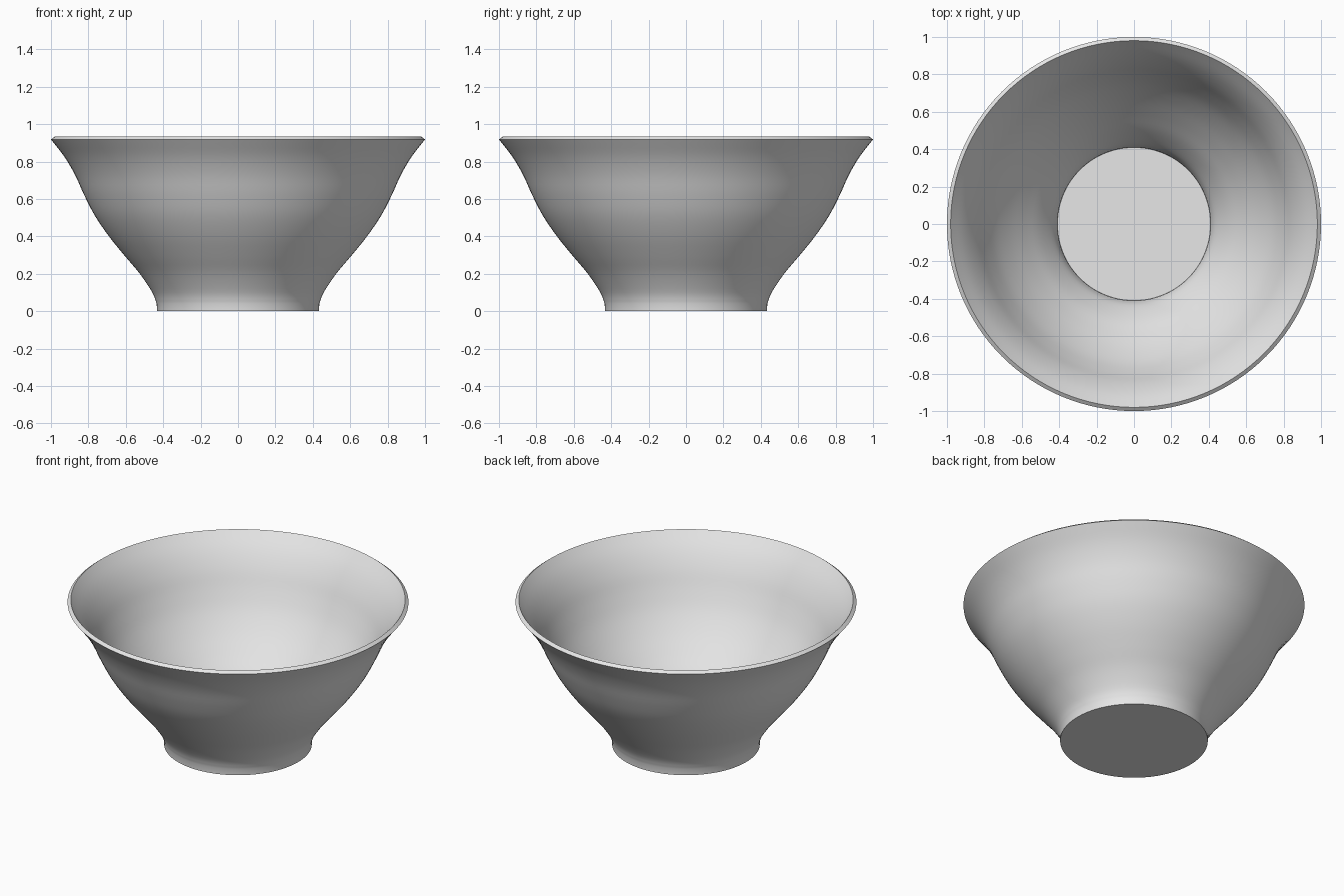
import bpy, bmesh, math
from mathutils import Vector

if "Cube" in bpy.data.objects:
    bpy.data.objects.remove(bpy.data.objects["Cube"])

SEGMENTS = 128
THICKNESS = 0.025

# Outer wall profile as (radius, height), from the foot up to the rim
PROFILE = [(0.435, 0.04), (0.458, 0.10), (0.525, 0.20), (0.605, 0.295),
           (0.69, 0.40), (0.765, 0.51), (0.822, 0.62), (0.872, 0.73),
           (0.928, 0.825), (1.0, 0.918)]


def smooth_path(points, steps=4):
    """Catmull-Rom curve through the points."""
    p = [Vector(q) for q in points]
    p = [2 * p[0] - p[1]] + p + [2 * p[-1] - p[-2]]
    path = []
    for a, b, c, d in zip(p, p[1:], p[2:], p[3:]):
        for s in range(steps):
            t = s / steps
            path.append(0.5 * (2 * b + (c - a) * t
                               + (2 * a - 5 * b + 4 * c - d) * t ** 2
                               + (3 * b - a - 3 * c + d) * t ** 3))
    return path + [p[-2]]


def lathe(bm, path):
    """Turn the path around z and close the bottom with a disc."""
    rings = []
    for r, z in path:
        angles = [2 * math.pi * i / SEGMENTS for i in range(SEGMENTS)]
        rings.append([bm.verts.new((r * math.cos(a), r * math.sin(a), z)) for a in angles])
    for low, high in zip(rings, rings[1:]):
        for i in range(SEGMENTS):
            j = (i + 1) % SEGMENTS
            bm.faces.new((low[i], low[j], high[j], high[i]))
    bm.faces.new(rings[0][::-1])


# Bowl: straight foot, curved wall, flat floor
bm = bmesh.new()
lathe(bm, [(0.433, 0.0)] + smooth_path(PROFILE))
mesh = bpy.data.meshes.new("bowl")
bm.to_mesh(mesh)
bm.free()
bowl = bpy.data.objects.new("bowl", mesh)
bpy.context.collection.objects.link(bowl)

# Glaze colour
grey = bpy.data.materials.new("light grey")
grey.diffuse_color = (0.8, 0.8, 0.8, 1)
grey.use_nodes = True
grey.node_tree.nodes["Principled BSDF"].inputs["Base Color"].default_value = grey.diffuse_color
mesh.materials.append(grey)

# Wall thickness grows inwards, which also makes the slanted rim
shell = bowl.modifiers.new("wall", 'SOLIDIFY')
shell.thickness = THICKNESS
shell.offset = -1
shell.use_even_offset = True
bpy.context.view_layer.objects.active = bowl
bowl.select_set(True)
bpy.ops.object.modifier_apply(modifier=shell.name)
bpy.ops.object.shade_smooth_by_angle(angle=math.radians(35))
